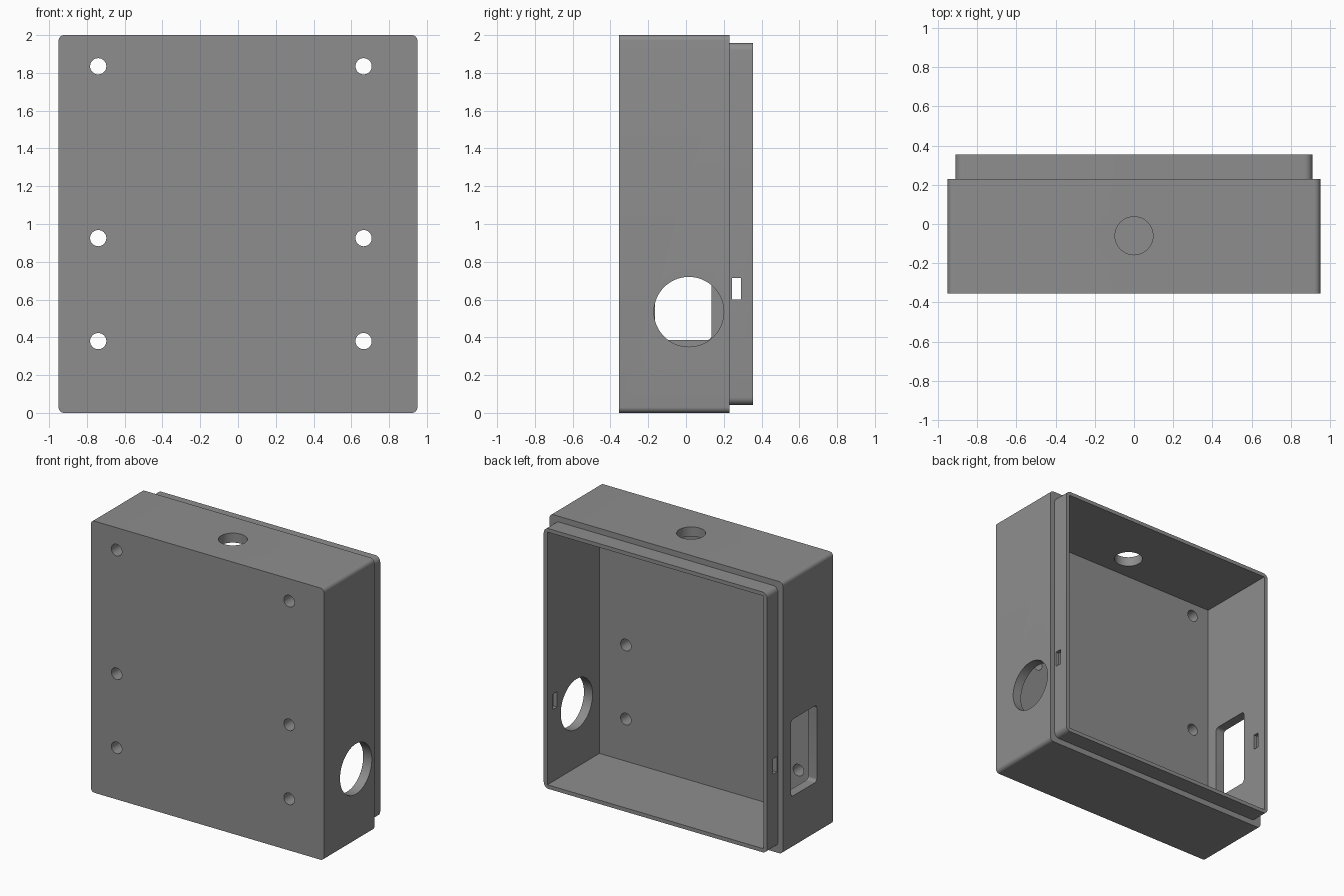
import bpy, bmesh, math
from mathutils import Matrix, Vector

if "Cube" in bpy.data.objects:
    bpy.data.objects.remove(bpy.data.objects["Cube"])

grey = bpy.data.materials.new("mid grey plastic")
grey.diffuse_color = (0.27, 0.27, 0.27, 1)
grey.use_nodes = True
grey.node_tree.nodes["Principled BSDF"].inputs["Base Color"].default_value = grey.diffuse_color

# Each axis maps a 2D profile (u, v) and depth d into space
AXES = {
    'x': lambda u, v, d: (d, u, v),
    'y': lambda u, v, d: (u, d, v),
    'z': lambda u, v, d: (u, v, d),
}


def rounded_rect(u0, u1, v0, v1, r, steps=8):
    if r == 0:
        return [(u0, v0), (u1, v0), (u1, v1), (u0, v1)]
    pts = []
    corners = [(u1 - r, v1 - r), (u0 + r, v1 - r), (u0 + r, v0 + r), (u1 - r, v0 + r)]
    for k, (cu, cv) in enumerate(corners):
        for i in range(steps + 1):
            a = math.pi / 2 * (k + i / steps)
            pts.append((cu + r * math.cos(a), cv + r * math.sin(a)))
    return pts


def circle(cu, cv, r, n=48):
    return [(cu + r * math.cos(2 * math.pi * i / n), cv + r * math.sin(2 * math.pi * i / n))
            for i in range(n)]


def prism(name, profile, axis, d0, d1):
    """Extrude a closed 2D profile along an axis."""
    bm = bmesh.new()
    place = AXES[axis]
    a = [bm.verts.new(place(u, v, d0)) for u, v in profile]
    b = [bm.verts.new(place(u, v, d1)) for u, v in profile]
    n = len(a)
    bm.faces.new(a)
    bm.faces.new(b[::-1])
    for i in range(n):
        bm.faces.new((a[i], b[i], b[(i + 1) % n], a[(i + 1) % n]))
    bmesh.ops.recalc_face_normals(bm, faces=bm.faces)
    mesh = bpy.data.meshes.new(name)
    bm.to_mesh(mesh)
    bm.free()
    mesh.materials.append(grey)
    ob = bpy.data.objects.new(name, mesh)
    bpy.context.collection.objects.link(ob)
    return ob


def combine(target, tool, operation):
    """Apply a boolean and discard the tool."""
    bpy.context.view_layer.objects.active = target
    mod = target.modifiers.new("bool", 'BOOLEAN')
    mod.operation = operation
    mod.solver = 'EXACT'
    mod.object = tool
    bpy.ops.object.modifier_apply(modifier=mod.name)
    bpy.data.objects.remove(tool)


# Outer shell with the stepped-in rear lip
box = prism("enclosure", rounded_rect(-0.95, 0.95, 0, 2, 0.03), 'y', -0.355, 0.23)
lip = prism("rear_lip", rounded_rect(-0.91, 0.91, 0.042, 1.958, 0.04), 'y', -0.1, 0.355)
combine(box, lip, 'UNION')

# Open rear cavity
combine(box, prism("cavity", rounded_rect(-0.88, 0.88, 0.07, 1.93, 0), 'y', -0.25, 0.5), 'DIFFERENCE')

# Six mounting holes in the front panel
for x in (-0.74, 0.665):
    for z in (0.38, 0.925, 1.835):
        combine(box, prism("mount_hole", circle(x, z, 0.043, 32), 'y', -0.5, -0.15), 'DIFFERENCE')

# Cable hole in the top
combine(box, prism("top_hole", circle(0, -0.06, 0.097), 'z', 1.8, 2.2), 'DIFFERENCE')

# Large round hole in the right wall
combine(box, prism("right_hole", circle(0.015, 0.535, 0.185, 64), 'x', 0.7, 1.2), 'DIFFERENCE')

# Rectangular socket opening in the left wall
combine(box, prism("socket_opening", rounded_rect(-0.165, 0.135, 0.385, 0.95, 0.025), 'x', -1.2, -0.7), 'DIFFERENCE')

# Latch slots through both sides of the lip
for s in (-1, 1):
    combine(box, prism("latch_slot", rounded_rect(0.243, 0.29, 0.60, 0.714, 0), 'x', s * 0.8, s * 1.1), 'DIFFERENCE')

# Smooth the rounded corners and hole walls, keep the edges crisp
bpy.ops.object.select_all(action='DESELECT')
box.select_set(True)
bpy.context.view_layer.objects.active = box
bpy.ops.object.shade_smooth_by_angle(angle=math.radians(30))
